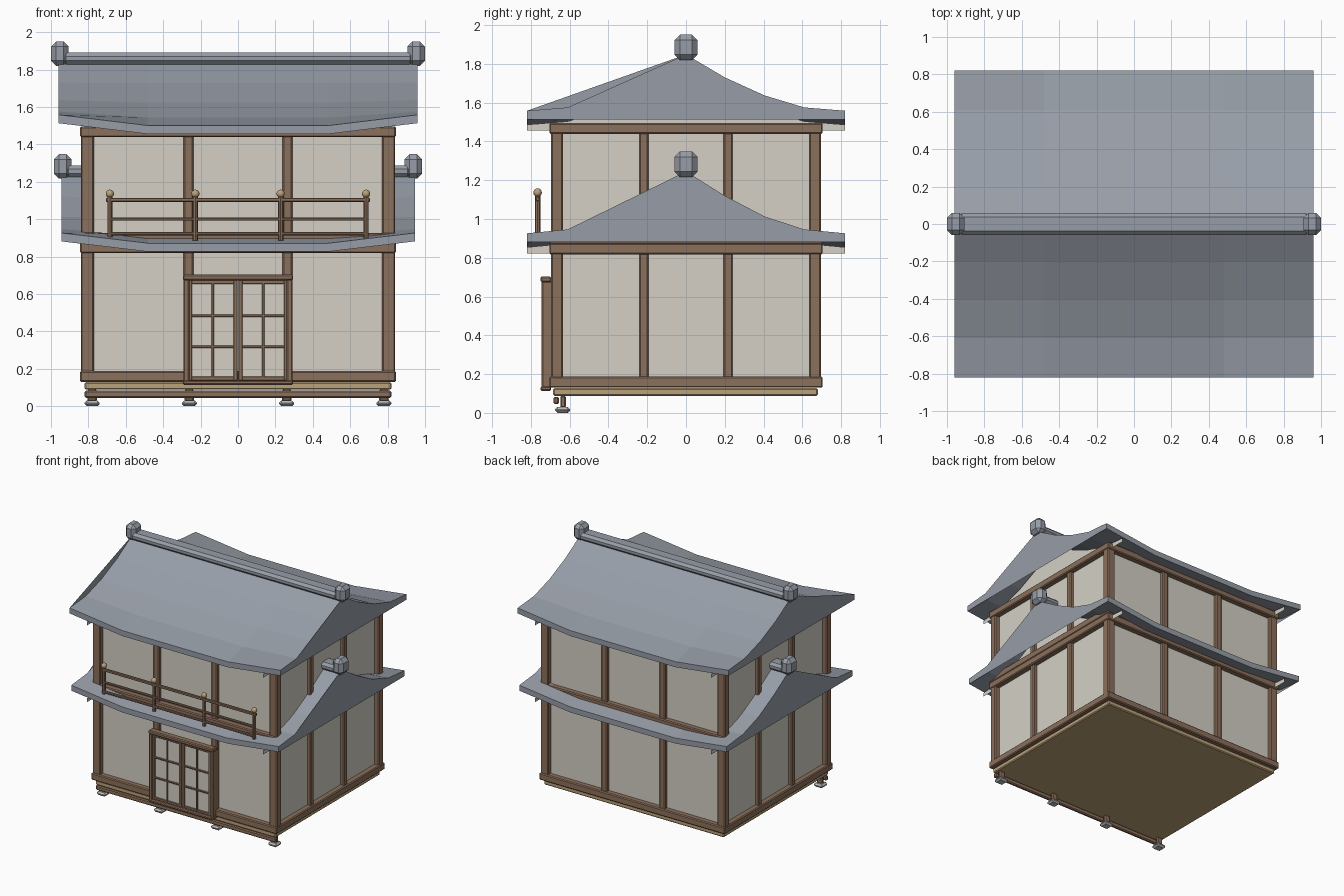
import bpy, bmesh

cube = bpy.data.objects.get("Cube")
if cube:
    bpy.data.objects.remove(cube, do_unlink=True)


def material(name, color):
    m = bpy.data.materials.new(name)
    m.use_nodes = True
    m.diffuse_color = (*color, 1)
    m.node_tree.nodes["Principled BSDF"].inputs["Base Color"].default_value = (*color, 1)
    return m


WOOD = material("brown wood", (0.26, 0.16, 0.105))
TAN = material("tan wood", (0.50, 0.36, 0.19))
PLASTER = material("cream plaster", (0.66, 0.63, 0.56))
TILE = material("blue grey tile", (0.31, 0.34, 0.39))
STONE = material("pale stone", (0.50, 0.50, 0.48))


def finish(name, bm, mat):
    mesh = bpy.data.meshes.new(name)
    bm.to_mesh(mesh)
    bm.free()
    mesh.materials.append(mat)
    obj = bpy.data.objects.new(name, mesh)
    bpy.context.collection.objects.link(obj)
    return obj


def box(name, mat, xr, yr, zr, bevel=0.007):
    """Bevelled box given by its ranges on each axis."""
    bm = bmesh.new()
    bmesh.ops.create_cube(bm, size=1)
    for v in bm.verts:
        v.co = [(r[0] + r[1]) / 2 + c * abs(r[1] - r[0]) for c, r in zip(v.co, (xr, yr, zr))]
    if bevel:
        bmesh.ops.bevel(bm, geom=bm.edges[:], offset=bevel, segments=1, affect='EDGES')
    return finish(name, bm, mat)


def around(center, half):
    return (center - half, center + half)


def side(s, a, b):
    return (s * a, s * b)


# Storeys: plaster core, corner posts, wall posts and beams
def storey(label, z0, z1):
    box(label + "_plaster_walls", PLASTER, (-0.80, 0.80), (-0.66, 0.66), (z0 + 0.02, z1 - 0.01), 0)
    beam = 0.057
    for s in (-1, 1):
        for t in (-1, 1):
            box(label + "_corner_post", WOOD, side(s, 0.77, 0.84), side(t, 0.635, 0.695), (z0, z1))
            box(label + "_long_wall_post", WOOD, around(t * 0.265, 0.026), side(s, 0.64, 0.69), (z0, z1))
            box(label + "_short_wall_post", WOOD, side(s, 0.78, 0.83), around(t * 0.217, 0.024), (z0, z1))
        for zr in ((z0, z0 + beam), (z1 - beam, z1)):
            box(label + "_long_beam", WOOD, (-0.845, 0.845), side(s, 0.645, 0.705), zr)
            box(label + "_short_beam", WOOD, side(s, 0.785, 0.845), (-0.705, 0.705), zr)


storey("lower", 0.13, 0.875)
storey("upper", 0.87, 1.495)


# Curved roofs with eaves sweeping up towards the corners
def roof(label, half_x, heights, sag, straight_end):
    thick = 0.045
    steps = (0, 0.2, 0.405, 0.61, 0.82)
    prof = [(-y, z) for y, z in zip(steps, heights)][:0:-1] + list(zip(steps, heights))
    xs = (-half_x, -0.48, 0.48, half_x)
    bm = bmesh.new()
    top, low = [], []
    for x in xs:
        drop = sag if abs(x) < 0.5 else 0
        pts = [(x, y, z - drop * (y / 0.82) ** 2) for y, z in prof]
        top.append([bm.verts.new(p) for p in pts])
        low.append([bm.verts.new((p[0], p[1], p[2] - thick)) for p in pts])
    last = len(prof) - 1
    for i in range(len(xs) - 1):
        for j in range(last):
            bm.faces.new((top[i][j], top[i + 1][j], top[i + 1][j + 1], top[i][j + 1]))
            bm.faces.new((low[i][j], low[i][j + 1], low[i + 1][j + 1], low[i + 1][j]))
        bm.faces.new((low[i][0], low[i + 1][0], top[i + 1][0], top[i][0]))
        bm.faces.new((top[i][last], top[i + 1][last], low[i + 1][last], low[i][last]))
    # Gable ends: straight front slope, curved rear slope
    for i, x in ((0, -half_x), (len(xs) - 1, half_x)):
        front = prof[:1] if straight_end and i == 0 else prof[:2]
        outline = front + prof[4:]
        outline += [(y, z - thick) for y, z in (prof[-1], prof[0])]
        vs = [bm.verts.new((x, y, z)) for y, z in outline]
        bm.faces.new(vs if x > 0 else vs[::-1])
    finish(label + "_roof", bm, TILE)

    # Plaster gable sheets under the roof
    for s in (-1, 1):
        bm = bmesh.new()
        outline = [(y, z - 0.072) for y, z in prof]
        base = heights[-1] - 0.103
        outline += [(0.82, base), (-0.82, base)]
        vs = [bm.verts.new((s * 0.803, y, z)) for y, z in outline]
        bm.faces.new(vs if s > 0 else vs[::-1])
        finish(label + "_gable_panel", bm, PLASTER)

    # Ridge beam and end caps
    z = heights[0]
    box(label + "_ridge", TILE, around(0, half_x - 0.02), around(0, 0.058), (z - 0.02, z + 0.042), 0.02)
    for s in (-1, 1):
        box(label + "_ridge_cap", TILE, side(s, half_x - 0.055, half_x + 0.04), around(0, 0.06),
            (z - 0.028, z + 0.102), 0.028)


roof("upper", 0.96, (1.848, 1.73, 1.637, 1.575, 1.558), 0.058, True)
roof("lower", 0.945, (1.245, 1.12, 1.013, 0.946, 0.926), 0.055, False)

# Base: floor slab, front sill beam, short posts and stone feet
box("floor_slab", TAN, (-0.82, 0.82), (-0.685, 0.68), (0.088, 0.128))
box("front_sill_beam", WOOD, (-0.82, 0.82), (-0.682, -0.655), (0.045, 0.083))
for x in (-0.78, -0.26, 0.26, 0.78):
    box("short_post", WOOD, around(x, 0.025), (-0.648, -0.62), (0.025, 0.09))
    box("stone_foot", STONE, around(x, 0.04), (-0.675, -0.598), (0, 0.03), 0.012)

# Sliding door: surround, two panels and lattice bars
box("door_lintel", WOOD, (-0.295, 0.295), (-0.75, -0.695), (0.673, 0.703))
box("door_sill", WOOD, (-0.295, 0.295), (-0.75, -0.695), (0.113, 0.138))
for s in (-1, 1):
    box("door_jamb", WOOD, side(s, 0.26, 0.292), (-0.745, -0.66), (0.13, 0.68))
    box("door_panel", PLASTER, side(s, 0.005, 0.262), (-0.724, -0.70), (0.138, 0.675), 0)
    for x, w in ((0.014, 0.011), (0.135, 0.006), (0.254, 0.009)):
        box("door_upright", WOOD, around(s * x, w), (-0.735, -0.70), (0.138, 0.675), 0.003)
    for z, h in ((0.148, 0.010), (0.318, 0.007), (0.484, 0.007), (0.664, 0.011)):
        box("door_crossbar", WOOD, side(s, 0.005, 0.262), (-0.733, -0.70), around(z, h), 0.003)


# Balcony railing with ball finials
def post(name, x, y, z0, z1, radius):
    bm = bmesh.new()
    bmesh.ops.create_cone(bm, cap_ends=True, segments=8, radius1=radius, radius2=radius, depth=z1 - z0)
    bmesh.ops.translate(bm, verts=bm.verts, vec=(x, y, (z0 + z1) / 2))
    finish(name, bm, WOOD)


RAIL_Y = -0.765
for x in (-0.685, -0.228, 0.228, 0.685):
    post("railing_post", x, RAIL_Y, 0.885, 1.12, 0.014)
    bm = bmesh.new()
    bmesh.ops.create_uvsphere(bm, u_segments=12, v_segments=8, radius=0.022)
    bmesh.ops.translate(bm, verts=bm.verts, vec=(x, RAIL_Y, 1.136))
    for f in bm.faces:
        f.smooth = True
    finish("railing_finial", bm, TAN)
for z, h, half in ((1.103, 0.011, 0.705), (1.0, 0.008, 0.685), (0.922, 0.009, 0.685)):
    box("railing_bar", WOOD, around(0, half), around(RAIL_Y, 0.010), around(z, h), 0.004)
